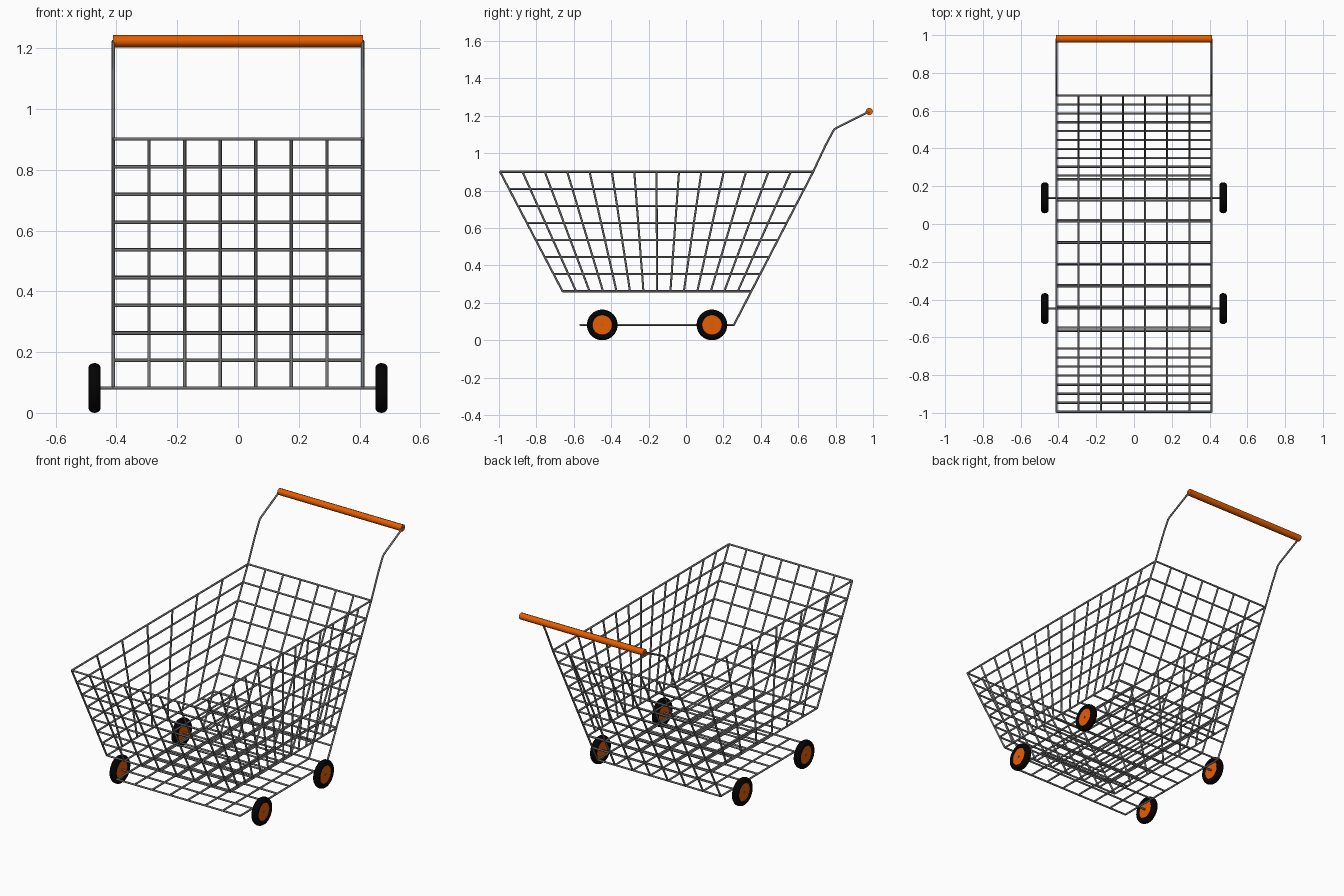
import bpy, bmesh, math
from mathutils import Vector, Matrix

if "Cube" in bpy.data.objects:
    bpy.data.objects.remove(bpy.data.objects["Cube"])

W = 0.41                       # half width of the cart
WIRE = 0.0055                  # wire radius
# side profile corners (y, z)
TOP_F, TOP_B = (-0.994, 0.901), (0.68, 0.901)
BOT_F, BOT_B = (-0.66, 0.262), (0.349, 0.262)
RACK_F, RACK_B = (-0.565, 0.082), (0.256, 0.082)
AXLES = [RACK_B[0] + (RACK_F[0] - RACK_B[0]) * k / 7 for k in (1, 6)]


def material(name, color):
    m = bpy.data.materials.new(name)
    m.diffuse_color = color
    m.use_nodes = True
    m.node_tree.nodes["Principled BSDF"].inputs["Base Color"].default_value = m.diffuse_color
    return m


steel = material("dark_steel", (0.17, 0.17, 0.175, 1))
orange = material("orange_plastic", (0.8, 0.11, 0.0, 1))
rubber = material("black_rubber", (0.001, 0.001, 0.001, 1))


def wires(name, paths, radius=WIRE, mat=steel):
    cu = bpy.data.curves.new(name, 'CURVE')
    cu.dimensions = '3D'
    cu.bevel_depth = radius
    cu.bevel_resolution = 2
    cu.use_fill_caps = True
    for path in paths:
        s = cu.splines.new('POLY')
        s.points.add(len(path) - 1)
        for p, co in zip(s.points, path):
            p.co = (*co, 1)
    cu.materials.append(mat)
    ob = bpy.data.objects.new(name, cu)
    bpy.context.collection.objects.link(ob)
    bpy.ops.object.select_all(action='DESELECT')
    ob.select_set(True)
    bpy.context.view_layer.objects.active = ob
    bpy.ops.object.convert(target='MESH')
    return bpy.context.object


def grid(name, a, b, c, d, nu, nv):
    """Wire mesh panel on the quad a-b-c-d: nu cells along a-b, nv along a-d."""
    a, b, c, d = map(Vector, (a, b, c, d))
    paths = [[a.lerp(b, i / nu), d.lerp(c, i / nu)] for i in range(nu + 1)]
    paths += [[a.lerp(d, j / nv), b.lerp(c, j / nv)] for j in range(nv + 1)]
    return wires(name, paths)


def cross_panel(name, lo, hi, n):
    return grid(name, (-W, *lo), (W, *lo), (W, *hi), (-W, *hi), 7, n)


# basket panels and lower rack
cross_panel("basket_front", BOT_F, TOP_F, 7)
cross_panel("basket_back", RACK_B, TOP_B, 9)
cross_panel("basket_floor", BOT_F, BOT_B, 9)
cross_panel("lower_rack", RACK_F, RACK_B, 7)
# the left side has a coarser mesh than the right
for s, side, cells in ((-1, "left", 7), (1, "right", 14)):
    grid("basket_side_" + side, (s * W, *BOT_F), (s * W, *BOT_B),
         (s * W, *TOP_B), (s * W, *TOP_F), cells, 7)

# handle arms and grip
arm = [TOP_B, (0.705, 0.955), (0.745, 1.04), (0.785, 1.115), (0.793, 1.127),
       (0.805, 1.136), (0.98, 1.223)]
wires("handle_arms", [[(s * W, y, z) for y, z in arm] for s in (-1, 1)])
grip = wires("handle_grip", [[(-W - 0.002, 0.98, 1.223), (W + 0.002, 0.98, 1.223)]], 0.02, orange)

# axles
wires("axles", [[(-0.489, y, 0.082), (0.489, y, 0.082)] for y in AXLES])


def lathe(name, profile, centre, mat):
    """Closed ring of (x, radius) points revolved about the x axis."""
    bm = bmesh.new()
    n = 40
    rings = []
    for i in range(n):
        rot = Matrix.Rotation(2 * math.pi * i / n, 3, 'X')
        rings.append([bm.verts.new(rot @ Vector((x, 0, r))) for x, r in profile])
    m = len(profile)
    for i in range(n):
        p, q = rings[i], rings[(i + 1) % n]
        for j in range(m):
            k = (j + 1) % m
            bm.faces.new((p[j], p[k], q[k], q[j]))
    bmesh.ops.recalc_face_normals(bm, faces=bm.faces)
    me = bpy.data.meshes.new(name)
    bm.to_mesh(me)
    bm.free()
    me.materials.append(mat)
    ob = bpy.data.objects.new(name, me)
    ob.location = centre
    bpy.context.collection.objects.link(ob)
    return ob


# wheels: rounded tyre around a recessed hub
half = [(0.0, 0.082), (0.009, 0.0805), (0.016, 0.076), (0.0195, 0.069),
        (0.0195, 0.059), (0.016, 0.054), (0.011, 0.052)]
tyre = half + [(-x, r) for x, r in reversed(half[1:])]
hub = [(0.013, 0.003), (0.013, 0.053), (-0.013, 0.053), (-0.013, 0.003)]
parts = [grip]
for y, end in zip(AXLES, ("back", "front")):
    for s, side in ((-1, "left"), (1, "right")):
        at = (s * 0.472, y, 0.082)
        parts.append(lathe(f"tyre_{end}_{side}", tyre, at, rubber))
        parts.append(lathe(f"hub_{end}_{side}", hub, at, orange))

bpy.ops.object.select_all(action='DESELECT')
for ob in parts:
    ob.select_set(True)
bpy.context.view_layer.objects.active = grip
bpy.ops.object.shade_smooth_by_angle(angle=math.radians(50))
